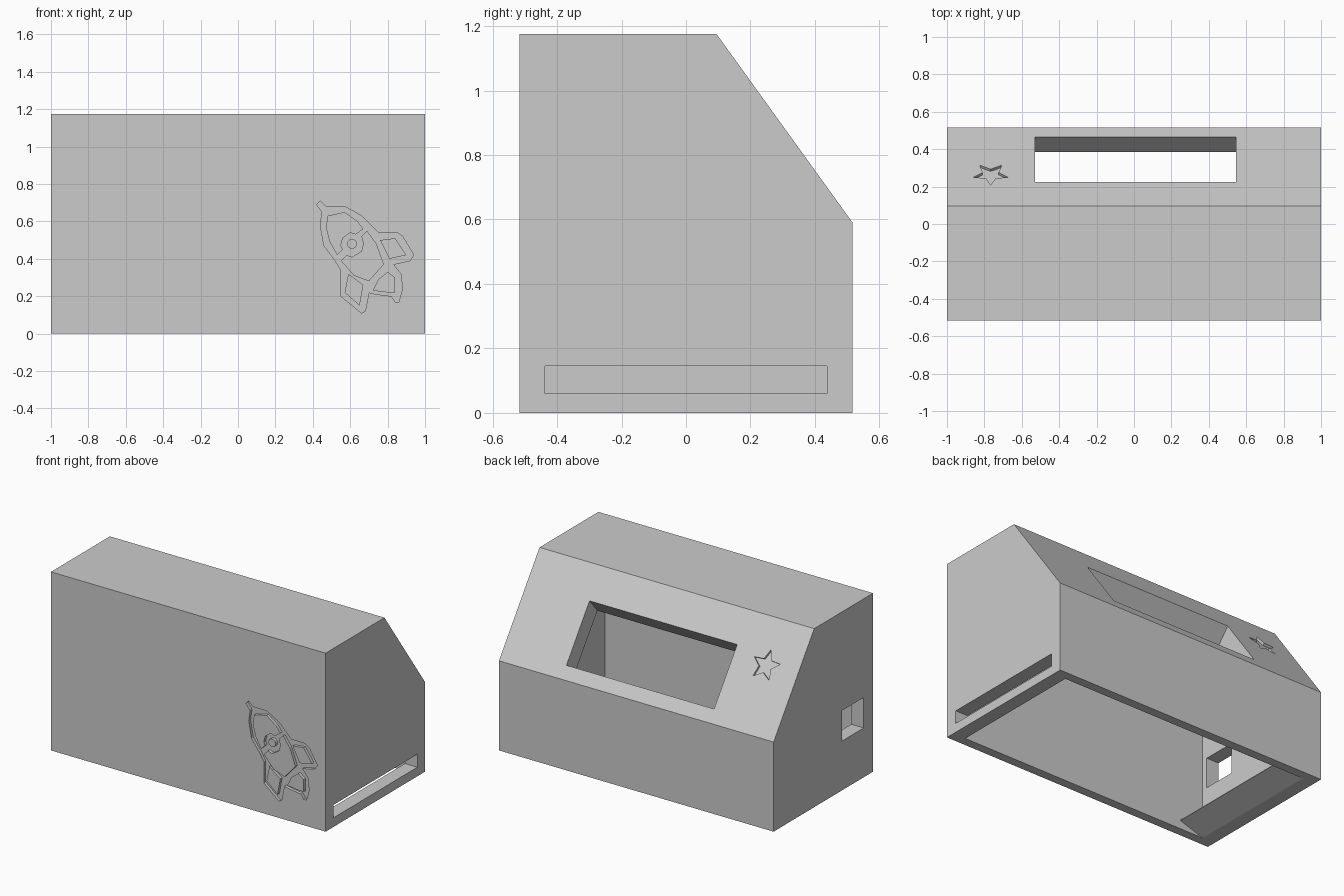
import bpy, bmesh, math
from mathutils import Vector

old = bpy.data.objects.get("Cube")
if old:
    bpy.data.objects.remove(old, do_unlink=True)

grey = bpy.data.materials.new("plain_grey")
grey.use_nodes = True
grey.diffuse_color = (0.6, 0.6, 0.6, 1)
grey.node_tree.nodes["Principled BSDF"].inputs["Base Color"].default_value = (0.6, 0.6, 0.6, 1)


def prism(name, points, sweep):
    """Flat polygon swept along a vector into a closed solid."""
    bm = bmesh.new()
    face = bm.faces.new([bm.verts.new(p) for p in points])
    ext = bmesh.ops.extrude_face_region(bm, geom=[face])
    verts = [g for g in ext["geom"] if isinstance(g, bmesh.types.BMVert)]
    bmesh.ops.translate(bm, verts=verts, vec=sweep)
    bmesh.ops.recalc_face_normals(bm, faces=bm.faces)
    mesh = bpy.data.meshes.new(name)
    bm.to_mesh(mesh)
    bm.free()
    mesh.materials.append(grey)
    obj = bpy.data.objects.new(name, mesh)
    bpy.context.collection.objects.link(obj)
    return obj


def side_prism(name, yz, x0, x1):
    return prism(name, [(x0, y, z) for y, z in yz], (x1 - x0, 0, 0))


def rect(y0, y1, z0, z1):
    return [(y0, z0), (y1, z0), (y1, z1), (y0, z1)]


def cut(target, cutter):
    cutter.hide_render = True
    mod = target.modifiers.new("cut", 'BOOLEAN')
    mod.operation = 'DIFFERENCE'
    mod.solver = 'EXACT'
    mod.object = cutter
    bpy.context.view_layer.objects.active = target
    bpy.ops.object.modifier_apply(modifier=mod.name)
    bpy.data.objects.remove(cutter, do_unlink=True)


# Housing: five-sided profile, hollow and open underneath
D, H = 0.517, 1.175
TOP_Y, BACK_Z = 0.095, 0.59
housing = side_prism("housing", [(-D, 0), (D, 0), (D, BACK_Z), (TOP_Y, H), (-D, H)], -1, 1)
cut(housing, side_prism("cavity", [(-0.457, -0.1), (0.457, -0.1), (0.457, 0.47),
                                   (0.01, 1.08), (-0.457, 1.08)], -0.91, 0.91))

# Slanted window
slope = Vector((0, D - TOP_Y, BACK_Z - H)).normalized()
normal = Vector((0, -slope.z, slope.y))


def on_slope(y):
    return Vector((0, y, H + (y - TOP_Y) * slope.z / slope.y))


inward = Vector((0, -0.65, -0.76))
high, low = on_slope(0.225), on_slope(0.465)
corners = [high - inward * 0.1, low - inward * 0.1, low + inward * 0.2, high + inward * 0.2]
cut(housing, side_prism("window_cutter", [(p.y, p.z) for p in corners], -0.53, 0.545))

# Lid slot on the left side, square port on the right side
cut(housing, side_prism("slot_cutter", rect(-0.437, 0.437, 0.06, 0.145), 0.85, 1.1))
cut(housing, side_prism("port_cutter", rect(-0.42, -0.194, 0.325, 0.525), -1.1, -0.85))

# Shallow star engraved in the slope
centre = on_slope(0.267) + Vector((-0.766, 0, 0))
star = []
for i in range(10):
    r = 0.045 if i % 2 else 0.1
    a = math.pi * i / 5
    star.append(centre + Vector((r * math.sin(a), 0, 0)) - slope * r * math.cos(a) + normal * 0.03)
cut(housing, prism("star_cutter", star, normal * -0.045))

# Rocket engraved in the front: recessed silhouette with flush islands
DEPTH = 0.02


def front_shape(name, pts, y, depth):
    return prism(name, [(x / 100, y, z / 100) for x, z in pts], (0, depth, 0))


outline = [(42, 69), (44, 71), (47, 68), (57, 68), (66, 63), (75, 54), (85, 54), (88, 52),
           (94, 42), (92, 39), (83, 37), (87, 32), (88, 24), (86, 17), (84, 17), (82, 20),
           (74, 21), (70, 22), (68, 12), (66, 11), (55, 20), (55, 34), (52, 39), (46, 47),
           (44, 58), (45, 65)]
cut(housing, front_shape("rocket_cutter", outline, -D - 0.05, 0.05 + DEPTH))

islands = {
    "rocket_nose": [(48, 63), (57, 65), (64, 60), (67, 56), (63, 53), (60, 54), (56, 51),
                    (55, 47), (56, 45), (53, 42), (49, 49), (47, 57)],
    "rocket_body": [(69, 55), (74, 48), (78, 37), (70, 28), (62, 31), (55, 39), (58, 42),
                    (61, 41), (66, 44), (67, 48), (66, 52)],
    "rocket_right_fin": [(76, 50), (84, 51), (90, 42), (81, 40)],
    "rocket_left_fin": [(59, 32), (67, 26), (65, 15), (57, 22)],
    "rocket_flame": [(72, 23), (75, 29), (80, 33), (84, 30), (84, 22), (80, 22)],
    "rocket_porthole": [(61 + 2.6 * math.cos(math.tau * i / 16), 48 + 2.6 * math.sin(math.tau * i / 16))
                        for i in range(16)],
}
for name, pts in islands.items():
    front_shape(name, pts, -D, DEPTH + 0.005)

# Sloped ledge inside that carries the sliding lid
prism("lid_ledge", [(-0.92, -0.46, 0), (-0.91, -0.46, 0), (-0.74, -0.46, 0.055),
                    (-0.74, -0.46, 0.06), (-0.92, -0.46, 0.06)], (0, 0.92, 0))
